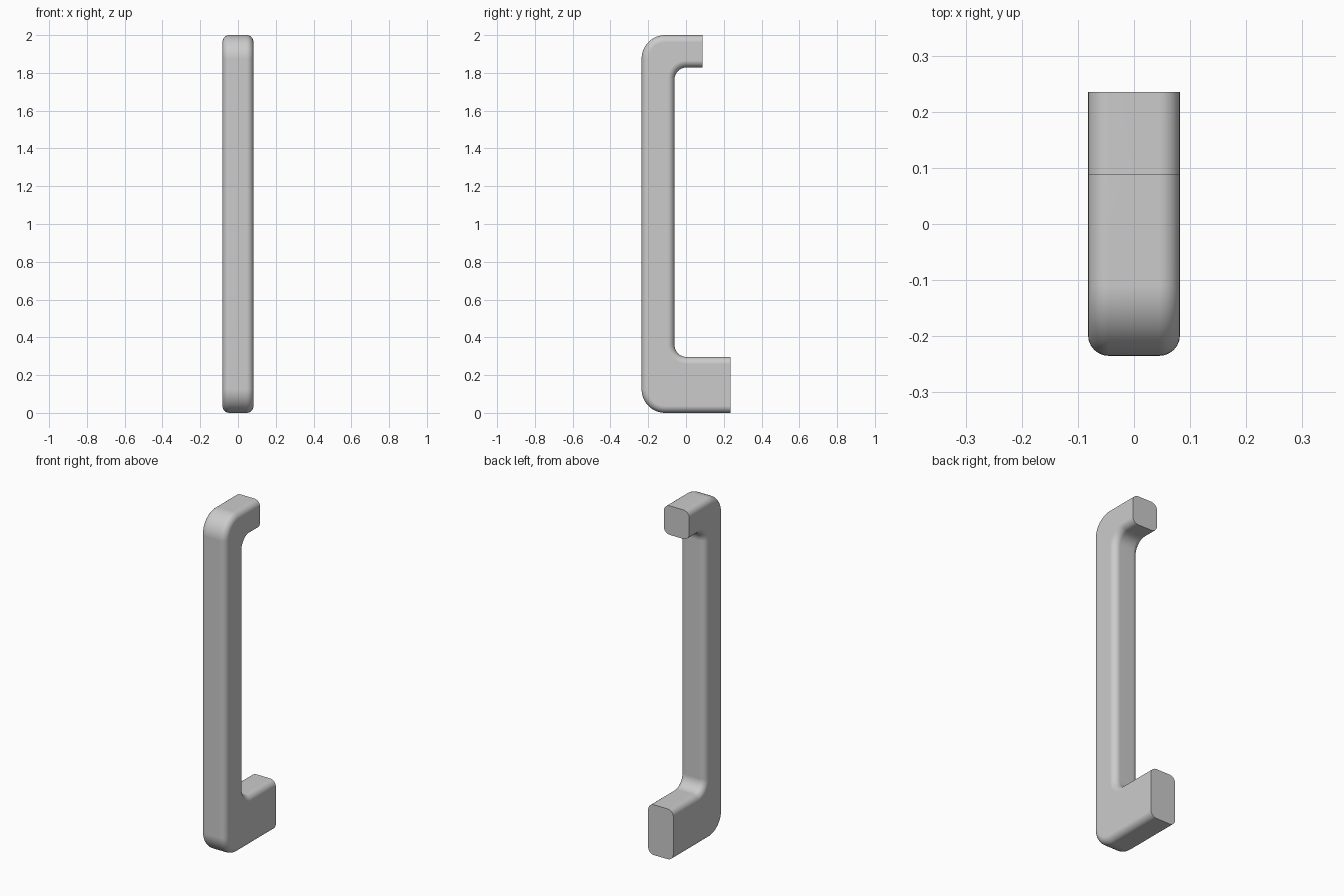
import bpy, bmesh, math
from mathutils import Vector

if "Cube" in bpy.data.objects:
    bpy.data.objects.remove(bpy.data.objects["Cube"])

HALF_W = 0.082      # half width in x
EDGE_R = 0.037      # rounding along the long edges
# Side outline (y, z, corner radius); radius 0 marks the flat mounting ends
OUTLINE = [(0.235, 0, 0), (0.235, 0.296, 0), (-0.061, 0.296, 0.065),
           (-0.061, 1.829, 0.065), (0.088, 1.829, 0), (0.088, 2, 0),
           (-0.235, 2, 0.125), (-0.235, 0, 0.125)]


def rounded(outline, steps=12):
    """Replace each right-angle corner by an arc of its radius."""
    pts = []
    for i, (y, z, r) in enumerate(outline):
        p = Vector((y, z))
        if r == 0:
            pts.append(p)
            continue
        a = (Vector(outline[i - 1][:2]) - p).normalized()
        b = (Vector(outline[(i + 1) % len(outline)][:2]) - p).normalized()
        centre = p + (a + b) * r
        for k in range(steps + 1):
            t = math.pi / 2 * k / steps
            pts.append(centre - b * r * math.cos(t) - a * r * math.sin(t))
    return pts


# Handle body: outline extruded across x
bm = bmesh.new()
face = bm.faces.new([bm.verts.new((-HALF_W, p.x, p.y)) for p in rounded(OUTLINE)])
ext = bmesh.ops.extrude_face_region(bm, geom=[face])
bmesh.ops.translate(bm, vec=(2 * HALF_W, 0, 0),
                    verts=[v for v in ext["geom"] if isinstance(v, bmesh.types.BMVert)])
bmesh.ops.recalc_face_normals(bm, faces=bm.faces[:])


def is_end(edge):
    ys = [v.co.y for v in edge.verts]
    return abs(ys[0] - ys[1]) < 1e-5 and any(abs(ys[0] - e) < 1e-4 for e in (0.235, 0.088))


# Round the long edges, leaving the mounting ends flat and crisp
rim = [e for e in bm.edges
       if abs(e.verts[0].co.x - e.verts[1].co.x) < 1e-5 and not is_end(e)]
bmesh.ops.bevel(bm, geom=rim, offset=EDGE_R, offset_type='OFFSET', segments=6,
                profile=0.5, affect='EDGES', clamp_overlap=False)
mesh = bpy.data.meshes.new("door_handle")
bm.to_mesh(mesh)
bm.free()

handle = bpy.data.objects.new("door_handle", mesh)
bpy.context.collection.objects.link(handle)
bpy.context.view_layer.objects.active = handle
handle.select_set(True)
bpy.ops.object.shade_smooth_by_angle(angle=math.radians(35))
weighted = handle.modifiers.new("weighted_normals", 'WEIGHTED_NORMAL')
weighted.keep_sharp = True
